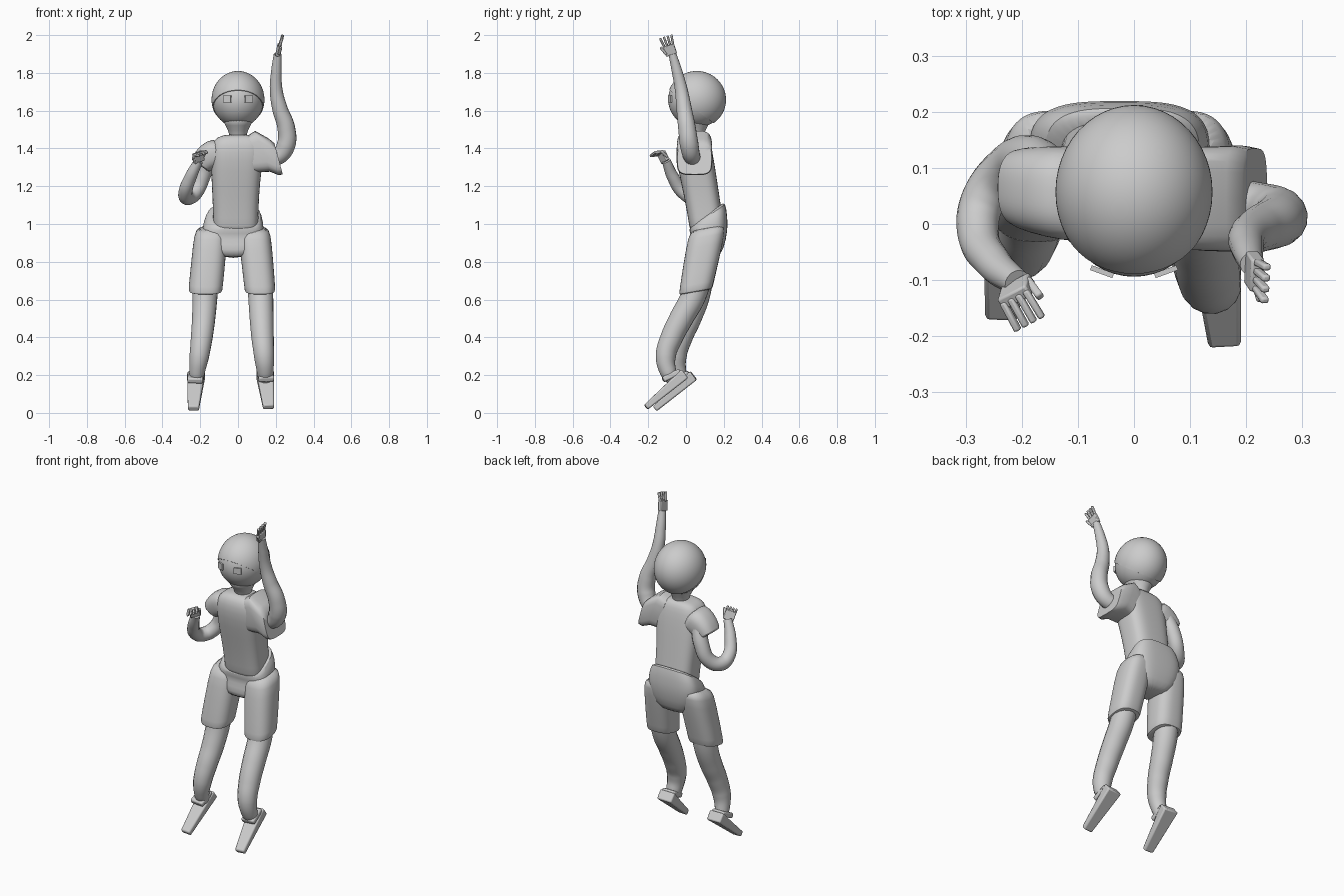
import bpy, bmesh, math
from mathutils import Matrix, Vector, Euler

cube = bpy.data.objects.get("Cube")
if cube:
    bpy.data.objects.remove(cube)

grey = bpy.data.materials.new("plain_grey")
grey.use_nodes = True
colour = (0.6, 0.6, 0.6, 1)
grey.diffuse_color = colour
grey.node_tree.nodes["Principled BSDF"].inputs["Base Color"].default_value = colour


def finish(name, bm, angle=40, subdiv=0, bevel=0):
    """Turn a bmesh into a shaded object."""
    bmesh.ops.recalc_face_normals(bm, faces=bm.faces)
    me = bpy.data.meshes.new(name)
    bm.to_mesh(me)
    bm.free()
    me.materials.append(grey)
    ob = bpy.data.objects.new(name, me)
    bpy.context.collection.objects.link(ob)
    if bevel:
        mod = ob.modifiers.new("round_edges", "BEVEL")
        mod.width, mod.segments = bevel, 2
    if subdiv:
        ob.modifiers.new("smooth", "SUBSURF").levels = subdiv
        ob.modifiers["smooth"].render_levels = subdiv
    bpy.ops.object.select_all(action="DESELECT")
    ob.select_set(True)
    bpy.context.view_layer.objects.active = ob
    bpy.ops.object.shade_smooth_by_angle(angle=math.radians(angle))
    return ob


def loft(name, rings, power=2.0, n=32, subdiv=1):
    """Skin superellipse rings: x, y, z, radius a, radius b, pitch, roll."""
    bm = bmesh.new()
    loops = []
    for x, y, z, a, b, *turn in rings:
        pitch, roll = (turn + [0, 0])[:2]
        rot = Euler((math.radians(pitch), math.radians(roll), 0)).to_matrix()
        loop = []
        for i in range(n):
            t = math.tau * i / n
            c, s = math.cos(t), math.sin(t)
            p = Vector((math.copysign(abs(c) ** (2 / power), c) * a,
                        math.copysign(abs(s) ** (2 / power), s) * b, 0))
            loop.append(bm.verts.new(rot @ p + Vector((x, y, z))))
        loops.append(loop)
    for lo, hi in zip(loops, loops[1:]):
        for i in range(n):
            j = (i + 1) % n
            bm.faces.new((lo[i], lo[j], hi[j], hi[i]))
    bm.faces.new(loops[0])
    bm.faces.new(loops[-1])
    return finish(name, bm, 50, subdiv)


def limb(name, points):
    """Tapered tube through x, y, z, radius points."""
    cu = bpy.data.curves.new(name, "CURVE")
    cu.dimensions = "3D"
    cu.bevel_depth, cu.bevel_resolution = 1, 6
    cu.use_fill_caps = True
    cu.resolution_u = 10
    sp = cu.splines.new("BEZIER")
    sp.bezier_points.add(len(points) - 1)
    for bp, (x, y, z, r) in zip(sp.bezier_points, points):
        bp.co, bp.radius = (x, y, z), r
        bp.handle_left_type = bp.handle_right_type = "AUTO"
    cu.materials.append(grey)
    bpy.context.collection.objects.link(bpy.data.objects.new(name, cu))


def block(bm, size, mat):
    bmesh.ops.create_cube(bm, size=1, matrix=mat @ Matrix.Diagonal((*size, 1)))


def place(loc, rot):
    return Matrix.Translation(loc) @ Euler([math.radians(r) for r in rot]).to_matrix().to_4x4()


# Head, cap and eyes
def ball(bm, r):
    bmesh.ops.create_uvsphere(bm, u_segments=48, v_segments=32, radius=1,
                              matrix=place((0, .057, 1.658), (0, 0, 0)) @ Matrix.Diagonal((*r, 1)))


bm = bmesh.new()
ball(bm, (.136, .151, .147))
finish("head", bm)
bm = bmesh.new()
ball(bm, (.14, .155, .152))
bmesh.ops.bisect_plane(bm, geom=bm.verts[:] + bm.edges[:] + bm.faces[:],
                       plane_co=(0, .09, 1.575), plane_no=(0, .6, .8), clear_inner=True)
bmesh.ops.holes_fill(bm, edges=[e for e in bm.edges if e.is_boundary])
finish("hair_cap", bm)
loft("neck", [(0, .05, 1.42, .045, .04), (0, .05, 1.47, .042, .042),
              (0, .045, 1.52, .063, .07), (0, .04, 1.58, .105, .11)])
for side, s in (("left", 1), ("right", -1)):
    bm = bmesh.new()
    block(bm, (.042, .009, .036), place((s * .057, -.085, 1.662), (0, 0, s * 20)))
    finish(side + "_eye", bm)

# Shirt
loft("shirt", [(-.012, .115, .95, .118, .09), (-.012, .11, .98, .12, .092),
               (-.012, .095, 1.08, .12, .092), (-.012, .07, 1.22, .128, .096),
               (-.005, .048, 1.34, .138, .1), (-.003, .04, 1.42, .138, .092),
               (0, .042, 1.46, .115, .075), (0, .045, 1.475, .06, .05)], 3.2)
loft("right_sleeve", [(-.06, .05, 1.385, .08, .085, 0, 60), (-.12, .055, 1.375, .082, .085, 0, 55),
                      (-.17, .06, 1.345, .07, .078, 0, 45), (-.2, .065, 1.31, .06, .07, 0, 35),
                      (-.2, .065, 1.308, .05, .06, 0, 35)], 2.6)
loft("left_sleeve", [(.07, .045, 1.37, .1, .085, 0, 80), (.13, .045, 1.385, .115, .093, 0, 70),
                     (.19, .045, 1.355, .1, .095, 0, 75), (.215, .045, 1.345, .085, .09, 0, 75),
                     (.215, .045, 1.345, .06, .06, 0, 75)], 4, 24, 0)

# Shorts
loft("shorts_hips", [(-.025, .095, .82, .06, .07), (-.025, .105, .86, .13, .095),
                     (-.027, .125, .95, .165, .102, 15), (-.025, .12, 1.0, .16, .11, 28),
                     (-.02, .112, 1.045, .14, .12, 36), (-.02, .11, 1.052, .115, .095, 36)], 3.2)
loft("right_shorts_leg", [(-.172, .053, .64, .07, .07, 10), (-.172, .053, .64, .088, .088, 10),
                          (-.172, .055, .66, .091, .09, 10), (-.155, .085, .82, .09, .098, 10),
                          (-.145, .11, .95, .088, .1, 10), (-.14, .115, .985, .07, .085, 10)], 2.6)
loft("left_shorts_leg", [(.116, .05, .64, .06, .07, 10), (.116, .05, .64, .08, .088, 10),
                         (.116, .053, .66, .082, .09, 10), (.1, .085, .82, .085, .098, 10),
                         (.088, .11, .95, .086, .1, 10), (.083, .115, .985, .07, .085, 10)], 2.6)

# Legs
limb("right_leg", [(-.17, .08, .75, .07), (-.175, .06, .62, .067), (-.182, .02, .5, .062),
                   (-.192, -.022, .4, .058), (-.205, -.048, .3, .052), (-.216, -.04, .22, .042),
                   (-.22, -.02, .17, .035)])
limb("left_leg", [(.115, .075, .75, .07), (.12, .04, .62, .067), (.125, -.025, .5, .064),
                  (.13, -.075, .4, .06), (.138, -.107, .3, .054), (.144, -.095, .22, .045),
                  (.145, -.065, .17, .035)])


# Shoes
def shoe(side, heel, yaw):
    mat = place(heel, (38, 0, 0)) @ place((0, 0, 0), (0, 0, yaw))
    bm = bmesh.new()
    block(bm, (.094, .27, .058), Matrix.Translation((0, -.135, .029)))
    for v in bm.verts:
        if v.co.y < -.2:
            v.co.x *= .62
            v.co.z *= .55
    block(bm, (.082, .1, .03), place((0, -.06, .065), (-12, 0, 0)))
    bm.transform(mat)
    finish(side + "_shoe", bm, 35, bevel=.008)


shoe("right", (-.222, .058, .175), -3)
shoe("left", (.143, .01, .183), 4)

# Arms
limb("right_arm", [(-.15, .09, 1.36, .045), (-.185, .115, 1.26, .043), (-.225, .1, 1.17, .041),
                   (-.268, .045, 1.14, .04), (-.278, -.015, 1.17, .037),
                   (-.25, -.07, 1.25, .032), (-.208, -.105, 1.335, .024)])
limb("left_arm", [(.15, .04, 1.35, .045), (.215, .03, 1.36, .045), (.255, .017, 1.42, .05),
                  (.255, .005, 1.51, .047), (.222, -.01, 1.61, .041), (.202, -.025, 1.71, .034),
                  (.203, -.048, 1.81, .028), (.21, -.072, 1.9, .021)])


# Hands
def hand(side, mat, curl, thumb):
    bm = bmesh.new()
    block(bm, (.06, .024, .055), Matrix.Translation((0, 0, .022)))
    for i in range(4):
        offset = i - 1.5
        knuckle = place((offset * .016, 0, .045), (curl, offset * 5, 0))
        block(bm, (.012, .015, .058), knuckle @ Matrix.Translation((0, 0, .027)))
    block(bm, (.014, .016, .05), place((thumb * .034, -.008, .03), (curl * .4, thumb * 22, 0)))
    bm.transform(mat)
    finish(side + "_hand", bm, 35, bevel=.004)


hand("left", place((.21, -.078, 1.9), (17, 12, 0)) @ place((0, 0, 0), (0, 0, 90)), 6, -1)
hand("right", place((-.207, -.11, 1.335), (20, -20, 28)), 75, 1)
